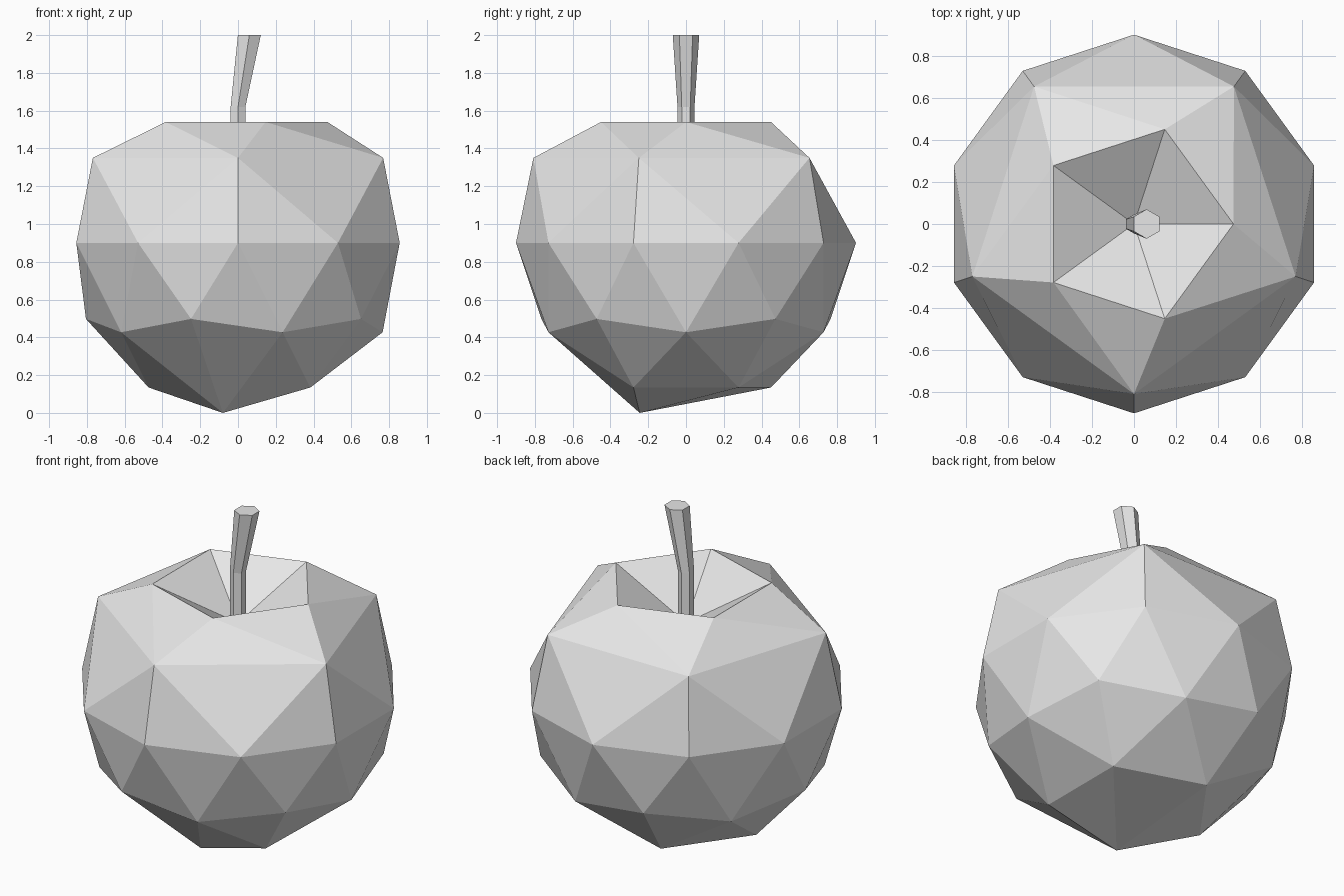
import bpy, bmesh
from math import pi, sin, cos, radians
from mathutils import Vector

cube = bpy.data.objects.get("Cube")
if cube:
    bpy.data.objects.remove(cube, do_unlink=True)

grey = bpy.data.materials.new("plain grey")
grey.use_nodes = True
colour = (0.8, 0.8, 0.8, 1)
grey.diffuse_color = colour
grey.node_tree.nodes["Principled BSDF"].inputs["Base Color"].default_value = colour

R = 0.9  # fruit radius, also the height of its widest ring


def polar(radius, degrees, z):
    a = radians(degrees)
    return Vector((radius * cos(a), radius * sin(a), z))


def finish(name, bm):
    bmesh.ops.recalc_face_normals(bm, faces=bm.faces)
    mesh = bpy.data.meshes.new(name)
    bm.to_mesh(mesh)
    bm.free()
    mesh.materials.append(grey)
    obj = bpy.data.objects.new(name, mesh)
    bpy.context.collection.objects.link(obj)


# Fruit body: low-poly sphere with merged shoulder and base corners
bm = bmesh.new()
bmesh.ops.create_icosphere(bm, subdivisions=2, radius=R)
bmesh.ops.translate(bm, verts=bm.verts, vec=(0, 0, R))


def nearest(point):
    return min(bm.verts, key=lambda v: (v.co - point).length)


# Sunken crown with a flat rim
top = nearest(Vector((0, 0, 2 * R)))
for edge in top.link_edges:
    edge.other_vert(top).co.z = 1.54
top.co.z = 1.3

# Each shoulder corner joins two neighbouring sphere corners
pairs = []
for k in range(5):
    a = nearest(polar(R * 0.894, 72 * k + 72, R * 1.447))
    b = nearest(polar(R * 0.851, 72 * k + 36, R * 1.526))
    pairs.append((a, b, polar(0.808, 72 * k + 54, 1.35)))
# The off-centre foot
foot = nearest(Vector((0, 0, 0)))
side = nearest(polar(R * 0.526, 252, R * 0.15))
pairs.append((foot, side, Vector((-0.08, -0.245, 0))))
for a, b, spot in pairs:
    bmesh.ops.pointmerge(bm, verts=[a, b], merge_co=spot)
finish("fruit_body", bm)

# Stem: six-sided, bent and flaring towards the top
bm = bmesh.new()
rings = []
for x, z, r in ((0, 1.27, 0.045), (0, 1.62, 0.045), (0.06, 2.0, 0.07)):
    rings.append([bm.verts.new(Vector((x, 0, 0)) + polar(r, 30 + 60 * i, z))
                  for i in range(6)])
for low, high in zip(rings, rings[1:]):
    for i in range(6):
        j = (i + 1) % 6
        bm.faces.new((low[i], low[j], high[j], high[i]))
bm.faces.new(rings[0][::-1])
bm.faces.new(rings[-1])
finish("stem", bm)
